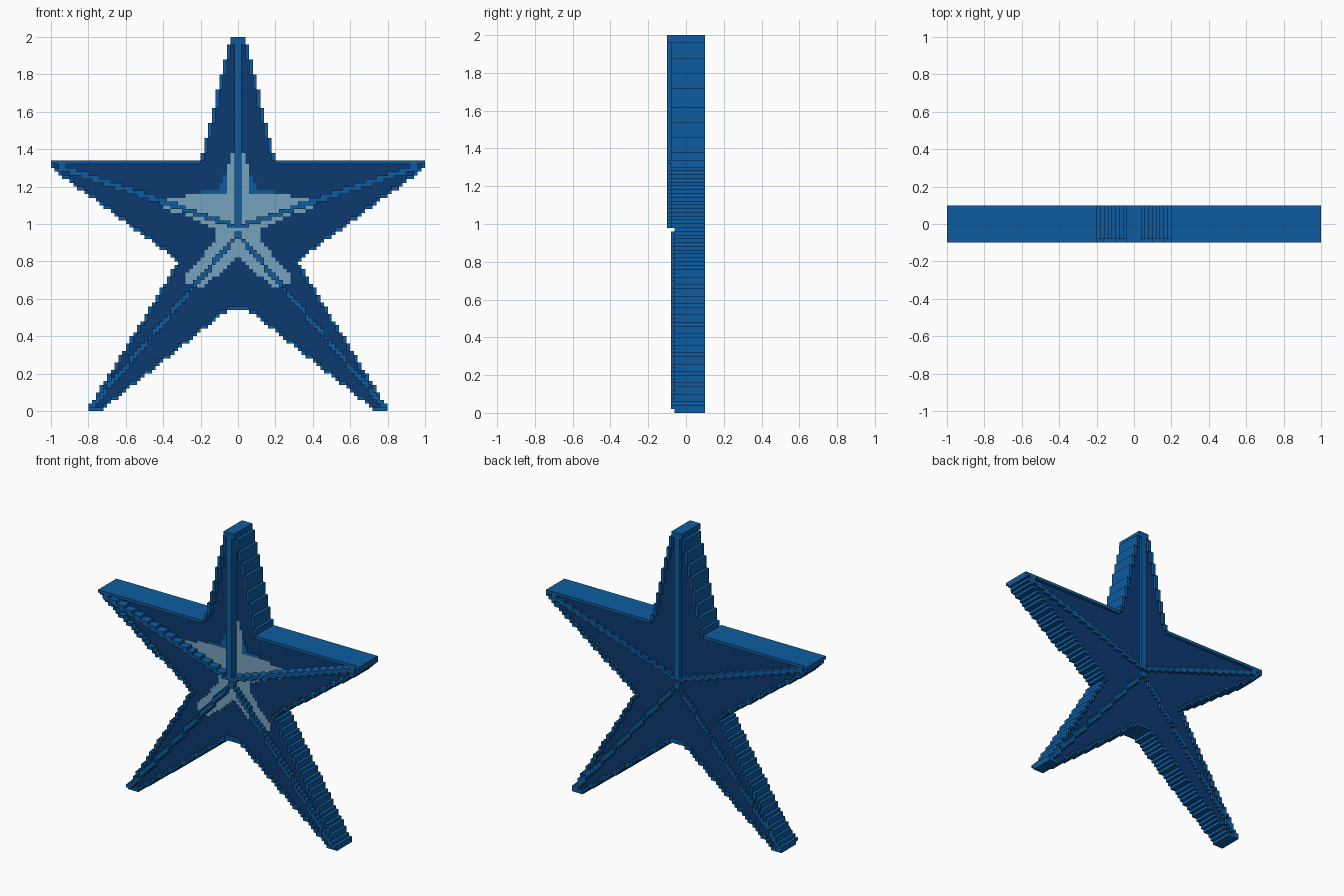
import bpy
import bmesh

if "Cube" in bpy.data.objects:
    bpy.data.objects.remove(bpy.data.objects["Cube"], do_unlink=True)

S = 0.02  # size of one block


def material(name, rgb):
    m = bpy.data.materials.new(name)
    m.use_nodes = True
    m.diffuse_color = (*rgb, 1)
    bsdf = m.node_tree.nodes["Principled BSDF"]
    bsdf.inputs["Base Color"].default_value = (*rgb, 1)
    bsdf.inputs["Roughness"].default_value = 0.8
    return m


MID = material("mid blue", (0.0044, 0.107, 0.345))
DARK = material("dark blue", (0.004, 0.042, 0.160))
LIGHT = material("light blue", (0.181, 0.366, 0.515))

# Right halves of the outlines (x, z), mirrored through abs(x)
STAR = [(0, 2), (0.04, 2), (0.2, 1.34), (1, 1.34), (1, 1.3), (0.32, 0.8),
        (0.81, 0), (0.735, 0), (0.04, 0.55), (0, 0.55)]
INLAY = [(0, 1.38), (0.04, 1.38), (0.06, 1.28), (0.07, 1.16), (0.22, 1.16),
         (0.4, 1.125), (0.39, 1.08), (0.25, 1.04), (0.12, 0.97), (0.13, 0.9),
         (0.28, 0.72), (0.28, 0.68), (0.19, 0.66), (0, 0.82)]
PATCH = [(0.05, 1.32), (0.08, 1.24), (0.1, 1.19), (0.2, 1.17), (0.2, 1.155),
         (0.07, 1.155)]


def inside(poly, x, z):
    hit = False
    for (x0, z0), (x1, z1) in zip(poly, poly[1:] + poly[:1]):
        if (z0 > z) != (z1 > z) and x < x0 + (z - z0) * (x1 - x0) / (z1 - z0):
            hit = not hit
    return hit


def centre(c):
    return abs((c[0] + 0.5) * S), (c[1] + 0.5) * S


def fill(poly):
    cells = [(i, j) for i in range(-50, 50) for j in range(100)]
    return {c for c in cells if inside(poly, *centre(c))}


def prism(name, cells, front, back, mat):
    """Extrude a set of square blocks from front to back into one solid."""
    bm = bmesh.new()
    verts = {}

    def vert(i, j, y):
        key = (i, j, y)
        if key not in verts:
            verts[key] = bm.verts.new((i * S, y, j * S))
        return verts[key]

    for i, j in sorted(cells):
        ring = [(i, j), (i + 1, j), (i + 1, j + 1), (i, j + 1)]
        bm.faces.new([vert(a, b, front) for a, b in ring])
        bm.faces.new([vert(a, b, back) for a, b in reversed(ring)])
        # walls only on the open sides
        sides = [(i, j - 1), (i + 1, j), (i, j + 1), (i - 1, j)]
        for k, near in enumerate(sides):
            if near not in cells:
                p, q = ring[k], ring[(k + 1) % 4]
                bm.faces.new([vert(*q, front), vert(*p, front),
                              vert(*p, back), vert(*q, back)])
    me = bpy.data.meshes.new(name)
    bm.to_mesh(me)
    bm.free()
    me.materials.append(mat)
    ob = bpy.data.objects.new(name, me)
    bpy.context.collection.objects.link(ob)
    return ob


star = fill(STAR)

# Ridges along the middle of each arm
top_ridge, side_ridges, leg_ridges = set(), set(), set()
for c in star:
    x, z = centre(c)
    if x < S and z > 0.98:
        top_ridge.add(c)
    elif x < 0.96 and abs(z - (0.985 + 0.335 * x)) < 0.0145:
        side_ridges.add(c)
    elif z > 0.02 and abs(z - (0.945 - 1.18 * x)) < 0.0195:
        leg_ridges.add(c)
ridges = top_ridge | side_ridges | leg_ridges

# Rim: one block wide along the outline
rim = {(i, j) for i, j in star
       if not {(i + 1, j), (i - 1, j), (i, j + 1), (i, j - 1)} <= star} - ridges

# The rim stands higher toward the top of the star
high = {c for c in rim if centre(c)[1] > 1.96
        or (1.32 < centre(c)[1] < 1.34 and centre(c)[0] > 0.19)}
low = {c for c in rim if centre(c)[1] < 0.98}

PANEL_Y, BACK_Y = -0.04, 0.1
prism("star_panel", star - rim - ridges, PANEL_Y, 0.08, DARK)
prism("top_ridge", top_ridge, -0.10, BACK_Y, MID)
prism("side_arm_ridges", side_ridges, -0.10, BACK_Y, MID)
prism("leg_ridges", leg_ridges, -0.08, BACK_Y, MID)
prism("high_rim", high, -0.10, BACK_Y, MID)
prism("middle_rim", rim - high - low, -0.08, BACK_Y, MID)
prism("low_rim", low, -0.06, BACK_Y, MID)

# Thin inlays on the front panel
patch = fill(PATCH) - ridges
prism("inlay_star", fill(INLAY) - ridges - patch, PANEL_Y - 0.003, PANEL_Y, LIGHT)
prism("inlay_corner_patches", patch, PANEL_Y - 0.003, PANEL_Y, MID)
